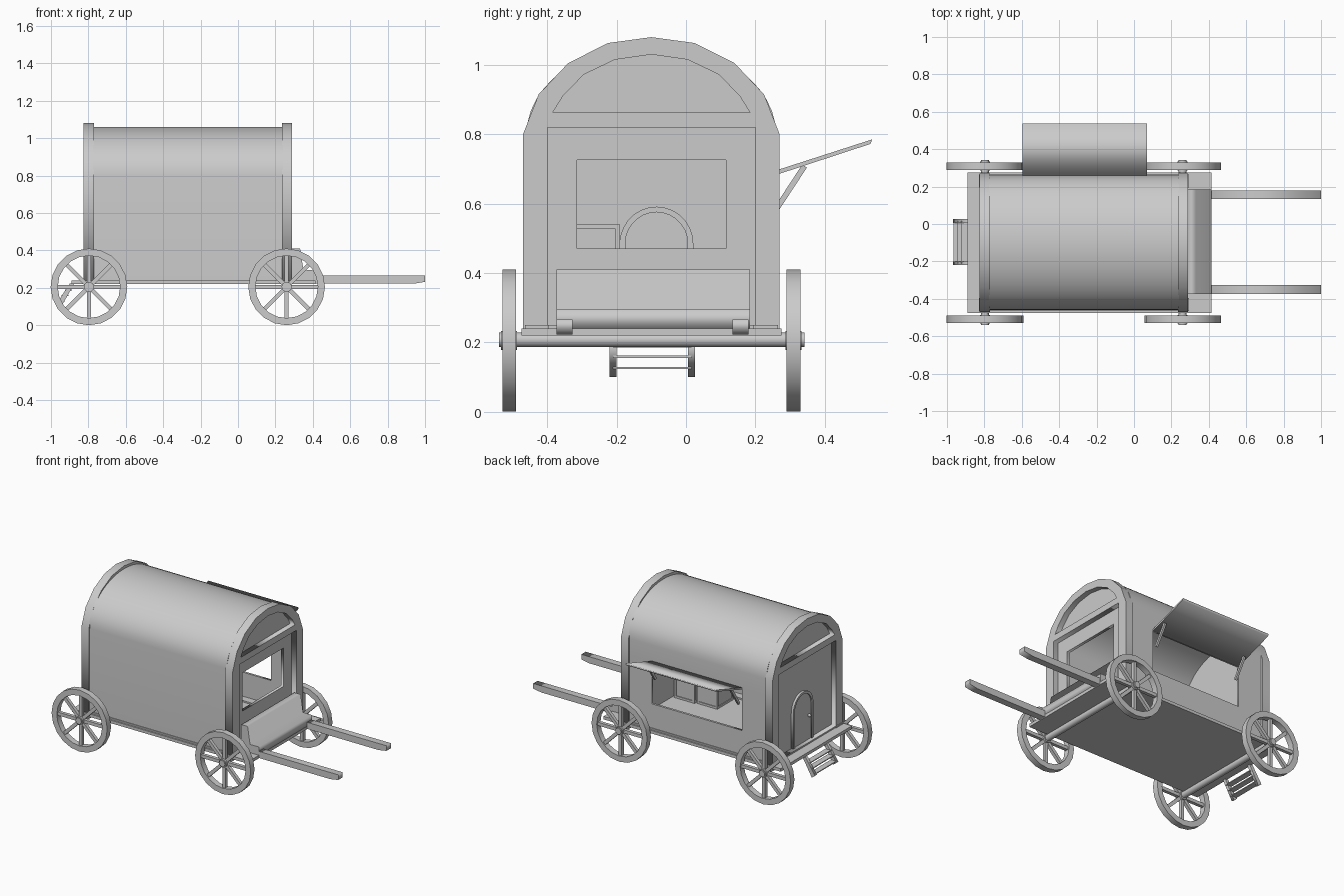
import bpy, math
from mathutils import Vector

if "Cube" in bpy.data.objects:
    bpy.data.objects.remove(bpy.data.objects["Cube"])

CY = -0.10                      # wagon centre line in y


def plate(name, loops, axis, a, b):
    """Fill 2D loops (later ones are holes) and extrude from a to b along x or y."""
    cu = bpy.data.curves.new(name, 'CURVE')
    cu.dimensions, cu.fill_mode, cu.extrude = '2D', 'BOTH', abs(b - a) / 2
    for lp in loops:
        sp = cu.splines.new('POLY')
        sp.points.add(len(lp) - 1)
        for p, (u, v) in zip(sp.points, lp):
            p.co = (u, v, 0, 1)
        sp.use_cyclic_u = True
    ob = bpy.data.objects.new(name, cu)
    bpy.context.collection.objects.link(ob)
    m = (a + b) / 2
    if axis == 'x':             # loop is (y, z)
        ob.location, ob.rotation_euler = (m, 0, 0), (math.pi / 2, 0, math.pi / 2)
    else:                       # loop is (x, z)
        ob.location, ob.rotation_euler = (0, m, 0), (math.pi / 2, 0, 0)
    bpy.ops.object.select_all(action='DESELECT')
    ob.select_set(True)
    bpy.context.view_layer.objects.active = ob
    bpy.ops.object.convert(target='MESH')
    return bpy.context.object


def box(name, x0, x1, y0, y1, z0, z1):
    bpy.ops.mesh.primitive_cube_add(size=1, location=((x0 + x1) / 2, (y0 + y1) / 2, (z0 + z1) / 2))
    ob = bpy.context.object
    ob.name, ob.scale = name, (x1 - x0, y1 - y0, z1 - z0)
    return ob


def bar(name, p, q, w, h):
    """Square bar from p to q."""
    p, q = Vector(p), Vector(q)
    bpy.ops.mesh.primitive_cube_add(size=1, location=(p + q) / 2)
    ob = bpy.context.object
    ob.name, ob.scale = name, (w, h, (q - p).length)
    ob.rotation_euler = (q - p).to_track_quat('Z', 'Y').to_euler()
    return ob


def rod(name, x, y0, y1, z, r, n=16):
    bpy.ops.mesh.primitive_cylinder_add(vertices=n, radius=r, depth=y1 - y0,
                                        location=(x, (y0 + y1) / 2, z), rotation=(math.pi / 2, 0, 0))
    ob = bpy.context.object
    ob.name = name
    bpy.ops.object.shade_smooth_by_angle()
    return ob


def rect(u0, u1, v0, v1):
    return [(u0, v0), (u1, v0), (u1, v1), (u0, v1)]


def arc(cu, cv, ru, rv, n, a0=0, a1=math.pi):
    return [(cu + ru * math.cos(a0 + (a1 - a0) * i / n), cv + rv * math.sin(a0 + (a1 - a0) * i / n))
            for i in range(n + 1)]


def mirror(half):
    """Right half (offset from centre, z), bottom to top, made symmetric."""
    return [(CY + u, z) for u, z in half] + [(CY - u, z) for u, z in reversed(half) if u > 0]


# End frames: arched outline with a lunette and a doorway opening
outer = mirror([(.37, .24), (.37, .80), (.325, .915), (.24, 1.005), (.125, 1.063), (0, 1.08)])
lunette = mirror([(.285, .862), (.255, .91), (.195, .972), (.105, 1.015), (0, 1.03)])
opening = rect(-.40, .20, .25, .82)
for n, a in (("front", .235), ("rear", -.825)):
    plate(n + "_arch_frame", [outer, lunette, opening], 'x', a, a + .055)

# Recessed end panels; the front one has the driver's window
panel = mirror([(.345, .24), (.345, .80), (.30, .90), (.22, .98), (.11, 1.035), (0, 1.05)])
plate("front_panel", [panel, rect(-.315, .115, .47, .725)], 'x', .235, .255)
plate("rear_panel", [panel], 'x', -.79, -.77)

# Barrel roof with the closed wall; the other side stops above the hatch
hull = [(.26, .69)] + arc(CY, .80, .36, .26, 24) + [(-.46, .24), (-.445, .24)] \
    + arc(CY, .80, .345, .245, 24, math.pi, 0) + [(.245, .69)]
plate("barrel_roof", [hull], 'x', -.775, .24)
bpy.ops.object.shade_smooth_by_angle()
plate("hatch_wall", [rect(-.775, .24, .24, .69), rect(-.595, .07, .41, .685)], 'y', .245, .26)

# Hatch flap and its struts
flap = plate("hatch_flap", [[(.258, .682), (.532, .772), (.537, .785), (.258, .695)]], 'x', -.595, .07)
for x in (-.57, .045):
    bar("flap_strut", (x, .26, .583), (x, .342, .708), .014, .016)

# Floor and sill strips
box("floor", -.89, .415, -.475, .275, .22, .24)
for y in (-.465, .195):
    box("sill_strip", -.83, .295, y, y + .07, .238, .25)

# Driver's step: sloped board and ledge, drawn as one side profile
plate("driver_seat", [[(.285, .24), (.415, .24), (.415, .295), (.35, .295), (.332, .41), (.285, .41)]],
      'y', -.373, .185)

# Shafts with a bevelled tip
for y in (-.35, .157):
    plate("shaft", [[(.38, .222), (.94, .222), (1, .232), (1, .266), (.38, .266)]], 'y', y - .023, y + .023)

# Wheels and axles
for x in (-.797, .26):
    rod("axle", x, -.54, .342, .207, .021)
    for y in (-.51, .31):
        z = .205
        plate("wheel_rim", [arc(x, z, .205, .205, 20, 0, 2 * math.pi)[:-1],
                            arc(x, z, .167, .167, 20, 0, 2 * math.pi)[:-1]], 'y', y - .02, y + .02)
        bpy.ops.object.shade_smooth_by_angle()
        rod("wheel_hub", x, y - .023, y + .023, z, .027)
        for i in range(4):
            dx, dz = .175 * math.cos(i * math.pi / 4), .175 * math.sin(i * math.pi / 4)
            bar("wheel_spokes", (x - dx, y, z - dz), (x + dx, y, z + dz), .022, .022)

# Arched rear door with trim and knob
def arch(r, z0):
    return [(-.085 + r, z0)] + arc(-.085, .485, r, r, 14) + [(-.085 - r, z0)]


plate("door_trim", [arch(.106, .24) + list(reversed(arch(.09, .24)))], 'x', -.805, -.76)
plate("door", [arch(.092, .24)], 'x', -.797, -.765)
bpy.ops.mesh.primitive_uv_sphere_add(segments=12, ring_count=8, radius=.011, location=(-.805, -.15, .41))
bpy.context.object.name = "door_knob"
bpy.ops.object.shade_smooth_by_angle()

# Folding steps under the rear platform
for y in (-.21, .016):
    plate("step_side", [[(-.875, .222), (-.90, .222), (-.968, .118), (-.945, .10)]], 'y', y - .01, y + .01)
for x, z in ((-.905, .188), (-.925, .158), (-.945, .126)):
    box("step_tread", x - .02, x + .018, -.21, .016, z - .003, z + .003)


# Slatted crates inside
def crate(x0, x1, y0, y1, z0, z1, t=.014):
    box("crate", x0 + .005, x1 - .005, y0 + .005, y1 - .005, z0, z1 - .005)
    for x in (x0, x1 - t):
        for y in (y0, y1 - t):
            box("crate_post", x, x + t, y, y + t, z0, z1)
    for z in (z0, z1 - t):
        for y in (y0, y1 - t):
            box("crate_rail", x0, x1, y, y + t, z, z + t)
        for x in (x0, x1 - t):
            box("crate_rail", x, x + t, y0, y1, z, z + t)


crate(.07, .22, -.35, -.19, .24, .41)
crate(-.09, .06, -.37, -.20, .24, .39)
crate(-.02, .12, -.36, -.19, .40, .54)
